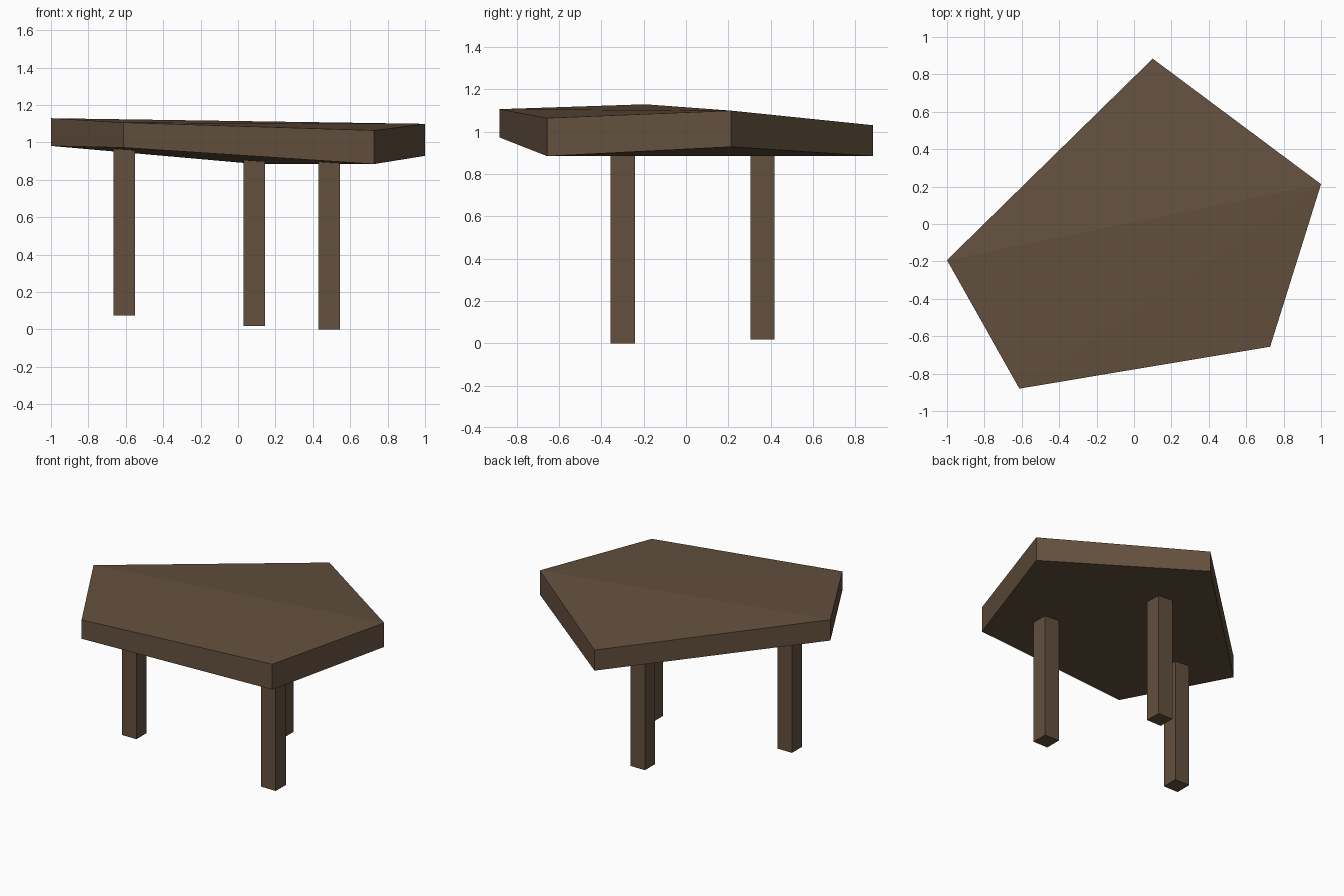
import bpy, bmesh

if "Cube" in bpy.data.objects:
    bpy.data.objects.remove(bpy.data.objects["Cube"])

wood = bpy.data.materials.new("dark brown wood")
wood.diffuse_color = (0.125, 0.080, 0.048, 1)
wood.use_nodes = True
wood.node_tree.nodes["Principled BSDF"].inputs["Base Color"].default_value = wood.diffuse_color


def finish(bm, name):
    bmesh.ops.recalc_face_normals(bm, faces=bm.faces[:])
    me = bpy.data.meshes.new(name)
    bm.to_mesh(me)
    bm.free()
    me.materials.append(wood)
    ob = bpy.data.objects.new(name, me)
    bpy.context.collection.objects.link(ob)
    return ob


# Irregular five-sided slab: x, y, underside height, top height per corner
corners = [(-1.0, -0.193, 0.981, 1.129),
           (-0.613, -0.88, 0.972, 1.106),
           (0.728, -0.656, 0.884, 1.064),
           (1.0, 0.213, 0.928, 1.099),
           (0.1, 0.884, 0.884, 1.03)]
bm = bmesh.new()
low = [bm.verts.new((x, y, b)) for x, y, b, t in corners]
top = [bm.verts.new((x, y, t)) for x, y, b, t in corners]
for i in range(5):
    j = (i + 1) % 5
    bm.faces.new((low[i], low[j], top[j], top[i]))
for tri in ((1, 2, 3), (0, 1, 3), (0, 3, 4)):
    bm.faces.new([top[i] for i in tri])
for f in ((2, 3, 4), (0, 1, 2, 4)):
    bm.faces.new([low[i] for i in f])
finish(bm, "table_top")

# Three square legs: x, y, foot height, top height
legs = {"left_leg": (-0.607, -0.298, 0.075, 0.965),
        "back_leg": (0.087, 0.361, 0.018, 0.905),
        "right_leg": (0.488, -0.298, 0.0, 0.895)}
for name, (x, y, z0, z1) in legs.items():
    bm = bmesh.new()
    bmesh.ops.create_cube(bm, size=1)
    bmesh.ops.scale(bm, vec=(0.115, 0.115, z1 - z0), verts=bm.verts)
    bmesh.ops.translate(bm, vec=(x, y, (z0 + z1) / 2), verts=bm.verts)
    finish(bm, name)
